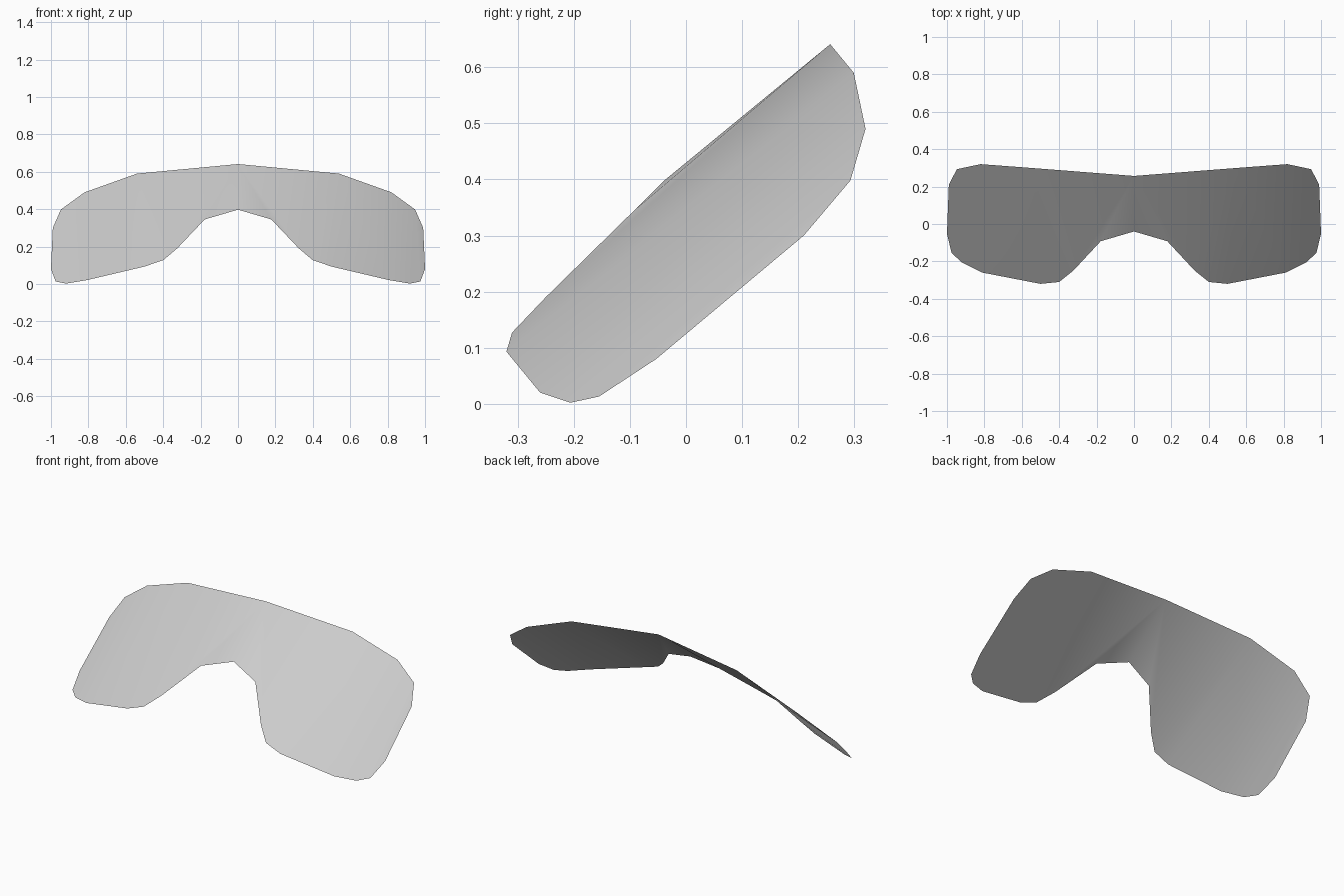
import bpy
import bmesh

cube = bpy.data.objects.get("Cube")
if cube:
    bpy.data.objects.remove(cube, do_unlink=True)

# Left half of the rim, from the middle outwards
upper = [(0, .257, .641), (.54, .299, .59), (.82, .32, .49),
         (.947, .293, .398), (.99, .21, .3)]
lower = [(0, -.04, .397), (.178, -.092, .345), (.325, -.25, .19),
         (.4, -.31, .127), (.5, -.32, .093), (.81, -.26, .02),
         (.92, -.206, .002), (.975, -.155, .013), (1, -.053, .08)]

# Neutral tinted lens colour
lens = bpy.data.materials.new("lens grey")
lens.use_nodes = True
colour = (.6, .6, .6, 1)
lens.diffuse_color = colour
lens.node_tree.nodes["Principled BSDF"].inputs["Base Color"].default_value = colour

# Curved sheet: join the two rims, always taking the steepest next edge
bm = bmesh.new()
top = [bm.verts.new(p) for p in upper]
low = [bm.verts.new(p) for p in lower]
i = j = 0
while i < len(top) - 1 or j < len(low) - 1:
    go_top = abs(top[i + 1].co.x - low[j].co.x) if i < len(top) - 1 else 9
    go_low = abs(low[j + 1].co.x - top[i].co.x) if j < len(low) - 1 else 9
    if go_top < go_low:
        bm.faces.new((top[i], low[j], top[i + 1]))
        i += 1
    else:
        bm.faces.new((top[i], low[j], low[j + 1]))
        j += 1
for face in bm.faces:
    face.smooth = True
    # Outside of the lens faces up and forward
    face.normal_update()
    if face.normal.z < 0:
        face.normal_flip()

mesh = bpy.data.meshes.new("visor_lens")
bm.to_mesh(mesh)
bm.free()
mesh.materials.append(lens)
visor = bpy.data.objects.new("visor_lens", mesh)
bpy.context.collection.objects.link(visor)

# Right half
mirror = visor.modifiers.new("Mirror", 'MIRROR')
mirror.use_clip = True
mirror.merge_threshold = .001
